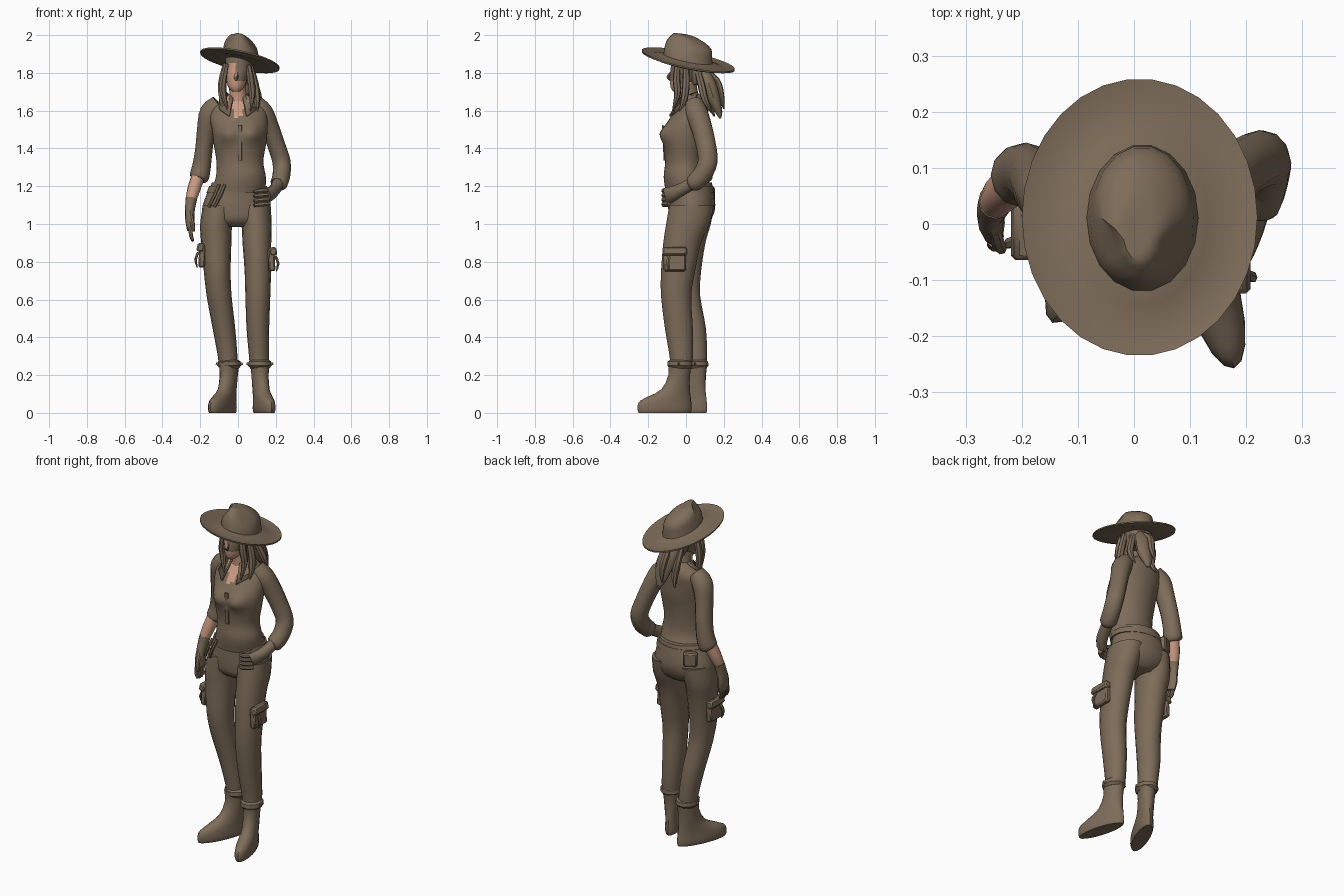
import bpy, bmesh, math
from mathutils import Vector, Matrix

def material(name, rgb):
    m = bpy.data.materials.new(name)
    m.diffuse_color = (*rgb, 1)
    return m

BROWN = material("dusty brown", (0.205, 0.15, 0.10))
SKIN = material("warm skin", (0.60, 0.33, 0.23))

def finish(name, bm, skin=None):
    """Turn a bmesh into an object; skin(center) picks the skin-coloured faces."""
    bmesh.ops.recalc_face_normals(bm, faces=bm.faces)
    for f in bm.faces:
        f.smooth = True
        if skin and skin(f.calc_center_median()):
            f.material_index = 1
    me = bpy.data.meshes.new(name)
    bm.to_mesh(me)
    bm.free()
    me.materials.append(BROWN)
    me.materials.append(SKIN)
    ob = bpy.data.objects.new(name, me)
    bpy.context.collection.objects.link(ob)
    return ob

def spline(keys, sub):
    """Catmull-Rom through equal-length tuples."""
    out = []
    for i in range(len(keys) - 1):
        a, b, c, d = (keys[max(0, min(len(keys) - 1, i + k))] for k in (-1, 0, 1, 2))
        for s in range(sub):
            t = s / sub
            out.append(tuple(0.5 * (2*q + (r - p)*t + (2*p - 5*q + 4*r - u)*t*t + (3*q - p - 3*r + u)*t**3)
                             for p, q, r, u in zip(a, b, c, d)))
    return out + [tuple(keys[-1])]

def bridge(name, rings, skin=None, shape=None):
    bm = bmesh.new()
    rows = [[bm.verts.new(shape(p) if shape else p) for p in r] for r in rings]
    n = len(rows[0])
    for a, b in zip(rows, rows[1:]):
        for i in range(n):
            bm.faces.new((a[i], a[(i + 1) % n], b[(i + 1) % n], b[i]))
    bm.faces.new(rows[0])
    bm.faces.new(rows[-1])
    return finish(name, bm, skin)

def loft(name, keys, n=16, sub=3, skin=None, shape=None, rot=0):
    """Stack of horizontal ellipses (x, y, z, rx, ry), each turned by rot."""
    rings = []
    for x, y, z, rx, ry in spline(keys, sub):
        m = Matrix.Rotation(rot, 3, 'Z')
        rings.append([Vector((x, y, z)) + m @ Vector((rx * math.cos(a), ry * math.sin(a), 0))
                      for a in (2 * math.pi * i / n for i in range(n))])
    return bridge(name, rings, skin, shape)

def tube(name, keys, n=12, sub=3, skin=None, ref=(1, 0, 0)):
    """Elliptical tube along a path of (x, y, z, r_side, r_depth)."""
    pts = spline(keys, sub)
    rings = []
    for i, p in enumerate(pts):
        t = Vector(pts[min(i + 1, len(pts) - 1)][:3]) - Vector(pts[max(i - 1, 0)][:3])
        v = t.cross(Vector(ref)).normalized()
        u = v.cross(t).normalized()
        rings.append([Vector(p[:3]) + u * p[3] * math.cos(a) + v * p[4] * math.sin(a)
                      for a in (2 * math.pi * k / n for k in range(n))])
    return bridge(name, rings, skin)

def box(name, loc, size, rot=(0, 0, 0), bevel=0.008):
    bm = bmesh.new()
    bmesh.ops.create_cube(bm, size=1)
    bmesh.ops.scale(bm, vec=size, verts=bm.verts)
    bmesh.ops.bevel(bm, geom=bm.edges[:], offset=bevel, segments=1, affect='EDGES')
    ob = finish(name, bm)
    ob.location, ob.rotation_euler = loc, rot
    return ob

# Hat: brim and crown share one tilt, high at the front left
def tilt(p):
    x, y, z = p
    if z > 0.04 and y < -0.02:                     # pinched front of the crown
        x = 0.015 + (x - 0.015) * (1 - min(1, (z - 0.04) / 0.05) * 0.28)
    return Vector((x, y, z + 1.868 - 0.2 * (x - 0.01) - 0.2 * (y - 0.01)))

loft("hat_brim", [(.012, .01, .012, .09, .12), (.012, .01, .004, .12, .155), (.01, .012, -.008, .165, .2),
                  (.01, .012, .003, .21, .247), (.01, .012, -.005, .21, .247), (.01, .012, -.017, .165, .2),
                  (.012, .01, -.008, .09, .12)], 30, 1, shape=tilt)
loft("hat_crown", [(.015, .01, -.004, .102, .132), (.015, .012, .04, .094, .128), (.015, .016, .08, .086, .12),
                   (.012, .008, .108, .066, .092), (.008, -.008, .126, .042, .058), (.005, -.012, .128, .02, .03)],
     18, 2, shape=tilt)

# Head, neck and face
loft("head", [(-.01, -.045, 1.702, .02, .025), (-.01, -.03, 1.725, .042, .052), (-.006, -.008, 1.775, .06, .08),
              (0, .008, 1.83, .07, .09), (0, .01, 1.89, .068, .088)], 18, 3,
     skin=lambda c: c.y < -.01 and c.z < 1.85 and (c.x < -.012 or (c.z < 1.76 and c.x < .04)))
tube("nose", [(-.008, -.082, 1.80, .007, .006), (-.01, -.093, 1.778, .012, .01), (-.01, -.082, 1.765, .008, .008)],
     8, 2, skin=lambda c: c.x < -.008)
tube("neck", [(0, .03, 1.60, .055, .055), (0, .02, 1.68, .045, .046), (-.005, .005, 1.76, .043, .046)],
     skin=lambda c: c.y < .02)

# Hair: back mass, ponytail and loose strands
tube("hair_back", [(0, .05, 1.87, .07, .05), (.005, .06, 1.80, .066, .05), (.01, .07, 1.74, .045, .035)])
tube("ponytail", [(.01, .07, 1.82, .04, .035), (.025, .115, 1.755, .055, .04), (.045, .145, 1.67, .05, .035),
                  (.05, .175, 1.59, .025, .018), (.055, .18, 1.56, .006, .005)])
strands = [[(-.06, -.045, 1.85), (-.08, -.035, 1.75), (-.078, -.03, 1.69), (-.055, -.055, 1.60)],
           [(-.065, 0, 1.85), (-.088, 0, 1.74), (-.08, -.01, 1.64), (-.085, -.03, 1.59)],
           [(.055, -.045, 1.84), (.068, -.05, 1.76), (.075, -.045, 1.69), (.068, -.07, 1.60)],
           [(.065, 0, 1.84), (.09, 0, 1.74), (.1, -.01, 1.66), (.1, -.035, 1.59)],
           [(.05, .06, 1.82), (.085, .08, 1.74), (.11, .1, 1.66), (.105, .135, 1.59)],
           [(-.03, .08, 1.80), (-.03, .12, 1.72), (-.015, .13, 1.63), (-.03, .15, 1.57)],
           [(.03, .09, 1.82), (.02, .16, 1.76), (.03, .185, 1.68), (.02, .2, 1.61)]]
for path in strands:
    tube("hair_strand", [(*p, w, w) for p, w in zip(path, (.016, .02, .018, .004))], 7, 3)

# Shirt with open neckline
def bust(p):
    x, y, z = p
    if y < 0:
        y -= .028 * math.exp(-((z - 1.475) / .05) ** 2) * math.exp(-((abs(x - .01) - .065) / .045) ** 2)
    return Vector((x, y, z))

loft("shirt", [(0, .015, 1.17, .145, .122), (.015, -.01, 1.25, .132, .108), (.01, -.01, 1.33, .124, .1),
               (.01, -.01, 1.42, .138, .108), (.01, -.005, 1.49, .146, .115), (.003, .015, 1.56, .152, .1),
               (0, .038, 1.62, .14, .08), (0, .045, 1.66, .085, .062), (0, .035, 1.685, .05, .05)], 40, 5,
     skin=lambda c: c.y < .01 and c.z > 1.565 and abs(c.x + .002) < (c.z - 1.55) * .55, shape=bust)
for s in (-1, 1):
    bm = bmesh.new()
    quad = [(.03, -.03, 1.672), (.06, .06, 1.70), (.1, .04, 1.665), (.1, -.045, 1.61), (.05, -.09, 1.575)]
    bm.faces.new([bm.verts.new((s * x, y, z)) for x, y, z in quad])
    finish("collar_wing", bm).modifiers.new("thick", 'SOLIDIFY').thickness = .012
box("shirt_placket", (.01, -.119, 1.43), (.022, .008, .19), (math.radians(3), 0, 0), .002)

# Trousers: seat and two legs
loft("seat", [(0, .02, 1.22, .137, .117), (-.007, .028, 1.15, .162, .122), (-.01, .03, 1.08, .18, .124),
              (-.008, .022, 1.02, .165, .108), (-.005, .02, .985, .1, .07)], 24, 3)
loft("left_leg", [(-.095, .03, 1.1, .09, .12), (-.115, .018, 1.0, .085, .113), (-.115, .005, .9, .08, .098),
                  (-.11, -.008, .75, .071, .088), (-.1, .0, .62, .066, .075), (-.075, .035, .45, .06, .07),
                  (-.055, .052, .3, .052, .06), (-.052, .054, .24, .05, .055)])
loft("right_leg", [(.085, .03, 1.1, .088, .118), (.098, .01, 1.0, .08, .115), (.1, -.02, .9, .076, .1),
                   (.105, -.042, .75, .07, .09), (.105, -.052, .62, .066, .08), (.105, -.038, .45, .06, .074),
                   (.111, -.025, .3, .053, .062), (.112, -.028, .24, .05, .055)])

# Belt, loose strap ends and hip pouch
loft("belt", [(-.002, .022, 1.165, .15, .118), (-.004, .024, 1.165, .163, .126), (0, .02, 1.2, .153, .124),
              (0, .02, 1.2, .14, .11)], 24, 1)
for dx in (0, .03):
    tube("strap_end", [(-.1 + dx, -.1, 1.21, .009, .005), (-.125 + dx, -.108, 1.15, .01, .005),
                       (-.155 + dx, -.09, 1.09, .009, .005)], 6, 2)
box("hip_pouch", (-.115, .122, 1.155), (.075, .04, .08), (0, 0, math.radians(30)))

# Cargo pockets with flaps and ties
for x, y, z, r in ((.178, -.06, .81, -.05), (-.19, 0, .83, .05)):
    s = 1 if x > 0 else -1
    box("cargo_pocket", (x, y, z), (.035, .12, .12), (0, r, 0))
    box("pocket_flap", (x + s * .008, y, z + .045), (.038, .128, .045), (0, r - s * .15, 0))
    tube("pocket_tie", [(x + s * .02, y - .03, z + .02, .007, .01), (x + s * .035, y - .035, z - .02, .007, .01),
                        (x + s * .025, y - .03, z - .06, .003, .004)], 6, 2)

# Boots: stacked ellipses running from heel to toe
def boot(side, hx, hy, tx, ty):
    heel, d = Vector((hx, hy, 0)), Vector((tx - hx, ty - hy, 0))
    L = d.length
    d.normalize()
    keys = []
    for z, back, front, w in ((0, .005, .98, .042), (.015, 0, 1, .047), (.04, 0, 1, .047), (.065, .003, .95, .045),
                              (.09, .006, .78, .043), (.125, .01, .56, .042), (.2, .01, .43, .045),
                              (.27, .0, .44, .052)):
        c = heel + d * (back + front * L) / 2
        keys.append((c.x, c.y, z, (front * L - back) / 2, w))
    loft(side + "_boot", keys, 18, 2, rot=math.atan2(d.y, d.x))
    c = heel + d * .065
    loft(side + "_boot_cuff", [(c.x, c.y, .235, .05, .055), (c.x, c.y, .25, .062, .07), (c.x, c.y, .272, .06, .068),
                               (c.x, c.y, .28, .05, .056)], 10, 1)
    for s in (-1, 1):
        tube(side + "_boot_tie", [(c.x + s * .05, c.y, .255, .008, .012), (c.x + s * .07, c.y - .01, .262, .003, .006)],
             6, 1, ref=(0, 1, 0))

boot("left", -.02, .112, -.145, -.175)
boot("right", .098, .03, .178, -.256)

# Left arm hanging, with bare forearm and gloved hand
tube("left_sleeve", [(-.1, .045, 1.635, .05, .05), (-.145, .052, 1.59, .058, .06), (-.166, .065, 1.51, .05, .056),
                     (-.18, .085, 1.40, .046, .053), (-.192, .092, 1.31, .049, .053), (-.205, .085, 1.25, .052, .055),
                     (-.21, .082, 1.235, .04, .042)])
tube("left_forearm", [(-.205, .082, 1.27, .036, .04), (-.235, .055, 1.18, .034, .036), (-.25, .035, 1.12, .027, .028)],
     skin=lambda c: True)
tube("left_glove", [(-.247, .04, 1.135, .031, .032), (-.254, .025, 1.08, .026, .034), (-.255, .012, 1.02, .024, .044),
                    (-.25, .002, .97, .02, .042)])
for k in range(4):
    y = .03 - .02 * k
    tube("left_finger", [(-.252, y, .985, .011, .011), (-.25, y - .008, .94, .011, .011),
                         (-.238, y - .012, .905 + .006 * abs(k - 1.5), .007, .007)], 7, 2)
tube("left_thumb", [(-.25, -.01, 1.05, .012, .012), (-.24, -.04, 1.0, .012, .012), (-.235, -.045, .96, .008, .008)], 7, 2)

# Right arm bent, gloved fist on the hip
tube("right_sleeve", [(.09, .045, 1.635, .05, .05), (.13, .055, 1.59, .056, .06), (.165, .08, 1.52, .05, .056),
                      (.202, .105, 1.42, .047, .053), (.23, .115, 1.33, .048, .052), (.23, .085, 1.26, .047, .05),
                      (.217, .04, 1.215, .046, .046), (.212, .03, 1.207, .032, .032)])
tube("right_glove", [(.22, .06, 1.23, .032, .034), (.2, -.01, 1.19, .031, .033), (.178, -.06, 1.165, .03, .038),
                     (.15, -.095, 1.15, .028, .045)])
for k in range(4):
    z = 1.18 - .024 * k
    tube("right_finger", [(.165, -.09, z, .013, .013), (.13, -.118, z - .003, .013, .013),
                          (.095, -.112, z - .008, .011, .011), (.09, -.085, z - .01, .008, .008)], 7, 2, ref=(0, 0, 1))

# Smooth shading that keeps sharp edges
for ob in bpy.data.objects:
    ob.select_set(True)
    bpy.context.view_layer.objects.active = ob
bpy.ops.object.shade_smooth_by_angle(angle=math.radians(40))
